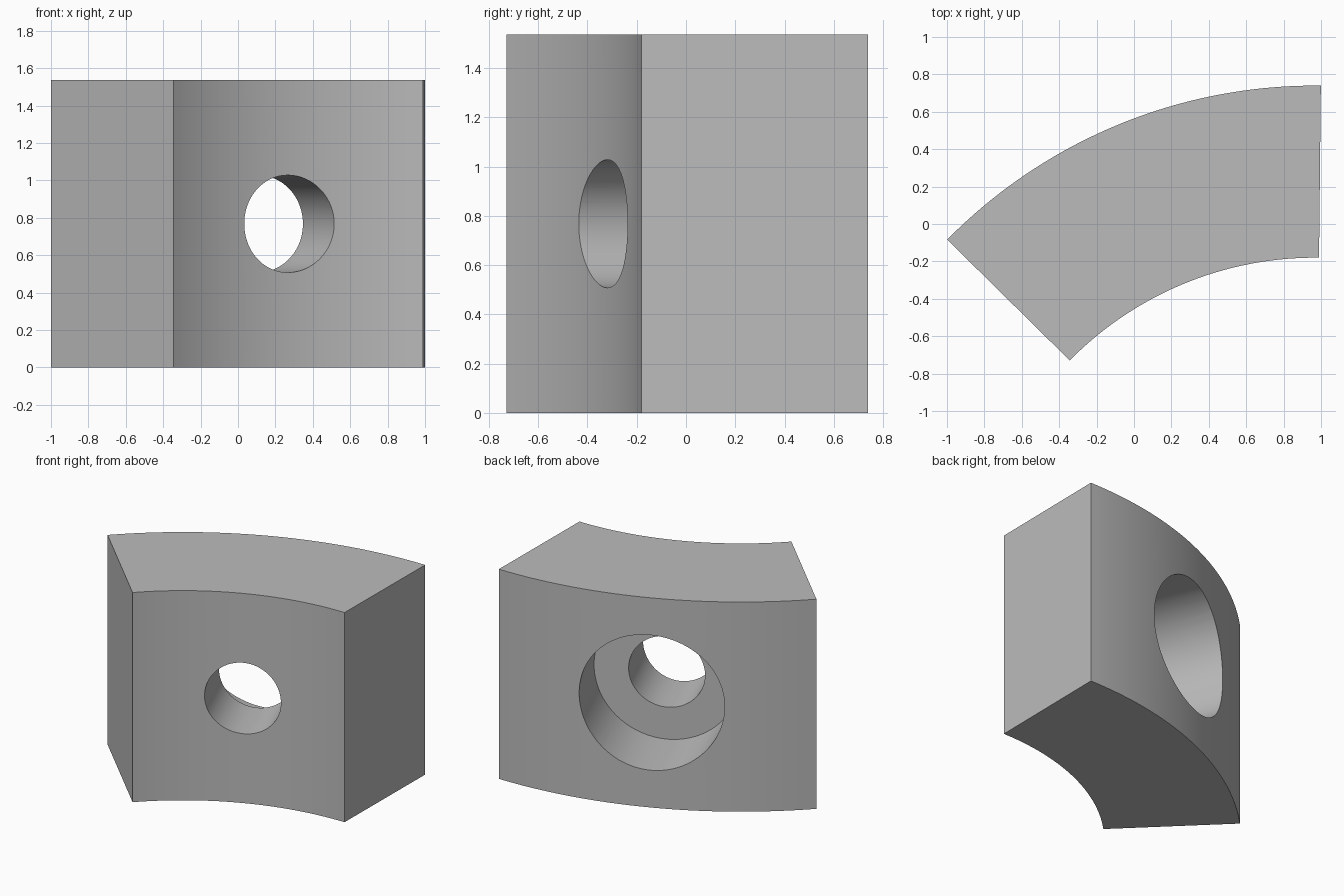
import bpy, bmesh, math
from mathutils import Matrix, Vector

cube = bpy.data.objects.get("Cube")
if cube:
    bpy.data.objects.remove(cube, do_unlink=True)

CENTRE = Vector((0.97, -2.025, 0))
R_IN, R_OUT, HEIGHT = 1.845, 2.765, 1.536
A_START, A_END = math.radians(89.4), math.radians(135.4)
HOLE_R, BORE_R, SHOULDER = 0.26, 0.495, 2.265
STEPS, SIDES = 48, 96

grey = bpy.data.materials.new("plain grey")
grey.use_nodes = True
colour = (0.5, 0.5, 0.5, 1)
grey.diffuse_color = colour
grey.node_tree.nodes["Principled BSDF"].inputs["Base Color"].default_value = colour


def make_object(name, bm):
    bmesh.ops.recalc_face_normals(bm, faces=bm.faces)
    mesh = bpy.data.meshes.new(name)
    bm.to_mesh(mesh)
    bm.free()
    obj = bpy.data.objects.new(name, mesh)
    bpy.context.collection.objects.link(obj)
    mesh.materials.append(grey)
    return obj


def arc(radius):
    for i in range(STEPS + 1):
        a = A_START + (A_END - A_START) * i / STEPS
        yield CENTRE + radius * Vector((math.cos(a), math.sin(a), 0))


# Curved block: ring sector extruded upwards
bm = bmesh.new()
outline = list(arc(R_OUT)) + list(arc(R_IN))[::-1]
base = bm.faces.new([bm.verts.new(p) for p in outline])
top = bmesh.ops.extrude_face_region(bm, geom=[base])["geom"]
bmesh.ops.translate(bm, vec=(0, 0, HEIGHT),
                    verts=[v for v in top if isinstance(v, bmesh.types.BMVert)])
block = make_object("curved_block", bm)

# Counterbored radial hole: stepped profile turned about the hole axis
bm = bmesh.new()
profile = [(HOLE_R, R_IN - 0.3), (HOLE_R, SHOULDER), (BORE_R, SHOULDER), (BORE_R, R_OUT + 0.3)]
rings = [[bm.verts.new((r * math.cos(t), r * math.sin(t), d))
          for t in (math.tau * i / SIDES for i in range(SIDES))] for r, d in profile]
for lower, upper in zip(rings, rings[1:]):
    for i in range(SIDES):
        j = (i + 1) % SIDES
        bm.faces.new((lower[i], lower[j], upper[j], upper[i]))
bm.faces.new(rings[0])
bm.faces.new(rings[-1])
a_mid = (A_START + A_END) / 2
bm.transform(Matrix.Translation(CENTRE + Vector((0, 0, HEIGHT / 2)))
             @ Matrix.Rotation(a_mid, 4, "Z") @ Matrix.Rotation(math.pi / 2, 4, "Y"))
cutter = make_object("hole_cutter", bm)
cutter.hide_render = True

# Cut the hole, then remove the cutter
cut = block.modifiers.new("counterbored_hole", "BOOLEAN")
cut.operation, cut.solver, cut.object = "DIFFERENCE", "EXACT", cutter
bpy.ops.object.select_all(action="DESELECT")
block.select_set(True)
bpy.context.view_layer.objects.active = block
bpy.ops.object.modifier_apply(modifier=cut.name)
bpy.data.objects.remove(cutter, do_unlink=True)
bpy.ops.object.shade_smooth_by_angle(angle=math.radians(30))
